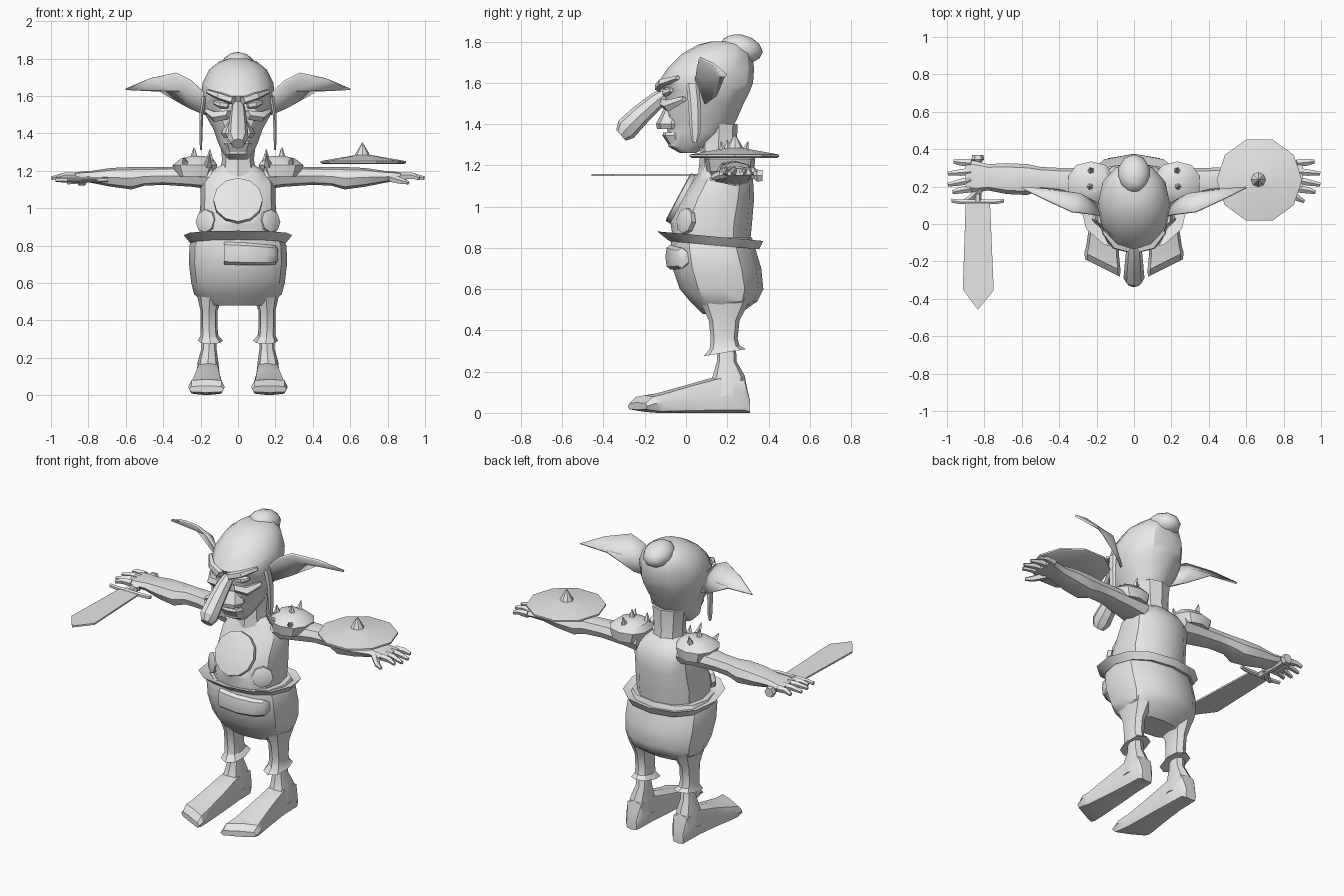
import bpy, bmesh, math
from mathutils import Vector

GREY = bpy.data.materials.new("plain_grey")
GREY.diffuse_color = (0.8, 0.8, 0.8, 1)


def finish(name, bm, mirror=False, solid=0):
    bmesh.ops.recalc_face_normals(bm, faces=bm.faces)
    me = bpy.data.meshes.new(name)
    bm.to_mesh(me)
    bm.free()
    me.materials.append(GREY)
    ob = bpy.data.objects.new(name, me)
    bpy.context.collection.objects.link(ob)
    if solid:
        ob.modifiers.new("thickness", 'SOLIDIFY').thickness = solid
    if mirror:
        ob.modifiers.new("mirror", 'MIRROR').use_clip = False
    return ob


def loft(name, rings, mirror=False):
    bm = bmesh.new()
    vs = [[bm.verts.new(p) for p in r] for r in rings]
    n = len(vs[0])
    for a, b in zip(vs, vs[1:]):
        for i in range(n):
            bm.faces.new((a[i], a[(i + 1) % n], b[(i + 1) % n], b[i]))
    bm.faces.new(vs[0])
    bm.faces.new(vs[-1])
    return finish(name, bm, mirror)


def oval(n, power):
    # rounded outline from -1 to 1, starting at the low end of the second axis
    for i in range(n):
        t = 2 * math.pi * i / n - math.pi / 2
        yield [math.copysign(abs(f) ** power, f) if abs(f) > 1e-6 else 0
               for f in (math.cos(t), math.sin(t))]


def ring_z(z, y0, y1, x0, x1, n=12, power=0.85, tilt=0):
    pts = []
    for c, s in oval(n, power):
        y = (y0 + y1) / 2 + s * (y1 - y0) / 2
        pts.append(((x0 + x1) / 2 + c * (x1 - x0) / 2, y, z + tilt * y))
    return pts


def ring_x(x, y0, y1, z0, z1, n=8, power=0.8):
    return [(x, (y0 + y1) / 2 + c * (y1 - y0) / 2, (z0 + z1) / 2 + s * (z1 - z0) / 2)
            for c, s in oval(n, power)]


def ring_y(y, x0, x1, z0, z1, shear=0, n=8, power=0.5):
    return [((x0 + x1) / 2 + c * (x1 - x0) / 2, y + shear * c * (x1 - x0) / 2,
             (z0 + z1) / 2 + s * (z1 - z0) / 2) for c, s in oval(n, power)]


def column(name, rows, **kw):
    # body volumes, symmetric about x = 0: z, front, back, half width
    return loft(name, [ring_z(z, f, b, -w, w, **kw) for z, f, b, w in rows])


def tube(name, path, n=6, mirror=False):
    # straight-ish tube through (x, y, z, radius) points
    d = (Vector(path[-1][:3]) - Vector(path[0][:3])).normalized()
    up = Vector((1, 0, 0)) if abs(d.x) < 0.8 else Vector((0, 0, 1))
    u = (up - d * up.dot(d)).normalized()
    w = d.cross(u)
    rings = [[Vector(p[:3]) + (u * math.cos(2 * math.pi * i / n) + w * math.sin(2 * math.pi * i / n)) * p[3]
              for i in range(n)] for p in path]
    return loft(name, rings, mirror)


def disc(name, centre, normal, radius, depth, n, mirror=False):
    c, d = Vector(centre), Vector(normal).normalized()
    a, b = c - d * depth, c + d * depth
    return tube(name, [(*a, radius), (*b, radius), (*(b + d * 0.004), radius * 0.88)], n, mirror)


# Torso, trousers and flared belt
column("torso", [(.82, -.06, .31, .2), (.92, -.075, .32, .21), (1.04, -.02, .33, .2),
                 (1.13, .04, .325, .2), (1.19, .075, .29, .16), (1.23, .08, .25, .09)])
column("trousers", [(.85, -.07, .32, .235), (.8, -.075, .335, .26), (.7, -.065, .365, .262),
                    (.6, -.03, .375, .25), (.54, .02, .345, .235), (.48, .08, .26, .16)])
column("belt", [(.825, -.08, .355, .255), (.867, -.14, .375, .29), (.845, -.08, .32, .22)], tilt=-.09)
loft("belt_pouch", [ring_x(x, f, f + .05, z0, z1) for x, f, z0, z1 in
                    [(-.075, -.09, .7, .82), (.05, -.1, .695, .815), (.15, -.075, .695, .805),
                     (.2, -.045, .7, .8), (.215, -.02, .725, .78)]])

# Chest plates
disc("chest_medallion", (0, -.025, 1.04), (0, -.88, .47), .132, .012, 12)
disc("side_medallion", (.17, 0, .93), (.6, -.78, .12), .062, .012, 8, True)

# Legs and feet
loft("trouser_leg", [ring_z(z, f, b, x0, x1, n=8, tilt=t) for z, f, b, x0, x1, t in
                     [(.56, .06, .32, .07, .225, 0), (.45, .11, .26, .11, .2, 0), (.36, .12, .25, .11, .2, 0),
                      (.3, .115, .26, .105, .2, .1), (.26, .085, .29, .08, .215, .17)]], True)
loft("shin", [ring_z(z, f, b, x0, x1, n=8) for z, f, b, x0, x1 in
              [(.08, .08, .3, .095, .225), (.18, .13, .285, .105, .215), (.25, .15, .245, .115, .195),
               (.38, .15, .24, .115, .195)]], True)
loft("foot", [ring_y(*r) for r in
              [(.31, .125, .2, 0, .06), (.285, .105, .215, 0, .17), (.16, .1, .22, 0, .18),
               (.02, .09, .235, 0, .14), (-.14, .08, .255, 0, .095, .3),
               (-.2, .072, .265, .005, .085, .5), (-.235, .075, .262, .015, .05, .5)]], True)

# Arms, hands and fingers
loft("arm", [ring_x(*r) for r in
             [(.14, .11, .3, 1.1, 1.23), (.25, .13, .3, 1.115, 1.225), (.4, .17, .3, 1.125, 1.22),
              (.5, .18, .305, 1.12, 1.22), (.57, .155, .32, 1.1, 1.22), (.68, .16, .325, 1.115, 1.215),
              (.78, .18, .32, 1.135, 1.2), (.84, .17, .335, 1.145, 1.195), (.9, .175, .345, 1.15, 1.185)]], True)
for i, (y, tip, ty) in enumerate([(.325, .965, .335), (.28, .995, .27), (.235, .995, .21), (.19, .97, .17)]):
    tube(f"finger_{i + 1}", [(.87, y, 1.17, .022), (.93, (y + ty) / 2, 1.172, .018),
                             (tip, ty, 1.16, .011)], 5, True)
tube("thumb", [(.82, .19, 1.16, .024), (.87, .14, 1.145, .018), (.91, .12, 1.135, .01)], 5, True)

# Spiked shoulder guards
loft("shoulder_guard", [ring_z(*r, n=10) for r in
                        [(1.17, .1, .33, .13, .33), (1.23, .09, .335, .105, .355),
                         (1.265, .13, .3, .13, .31), (1.28, .18, .25, .18, .25)]], True)
for i, (base, tip) in enumerate([((.15, .18, 1.25), (.15, .17, 1.315)), ((.235, .2, 1.26), (.235, .2, 1.325)),
                                 ((.28, .13, 1.23), (.29, .085, 1.27)), ((.23, .28, 1.25), (.23, .3, 1.315)),
                                 ((.16, .12, 1.23), (.15, .06, 1.29))]):
    tube(f"guard_spike_{i + 1}", [(*base, .024), (*tip, .002)], 5, True)

# Neck and head
column("neck", [(1.17, .06, .27, .1), (1.26, .07, .245, .085), (1.4, .07, .25, .1)], n=8)
column("head", [(1.26, -.03, .05, .05), (1.29, -.085, .1, .08), (1.36, -.09, .21, .11),
                (1.42, -.1, .245, .13), (1.5, -.105, .28, .175), (1.56, -.105, .31, .19),
                (1.6, -.135, .325, .195), (1.67, -.09, .33, .19), (1.74, -.02, .32, .155),
                (1.785, .06, .29, .1), (1.8, .12, .24, .045)], power=.95)
column("upper_lip", [(1.375, -.14, 0, .075), (1.4, -.145, 0, .09), (1.47, -.11, 0, .06)], n=8)
column("lower_lip", [(1.3, -.085, 0, .06), (1.345, -.115, 0, .075), (1.36, -.11, 0, .07)], n=8)
tube("nose", [(0, -.08, 1.555, .032), (0, -.14, 1.515, .042), (0, -.22, 1.445, .05),
              (0, -.29, 1.375, .056), (0, -.315, 1.345, .035)], 8)
tube("brow", [(.025, -.135, 1.575, .022), (.1, -.115, 1.6, .022), (.165, -.04, 1.625, .012)], 5, True)
tube("eye", [(.05, -.1, 1.55, .018), (.09, -.095, 1.555, .022), (.13, -.07, 1.565, .01)], 6, True)
tube("cheek", [(.05, -.11, 1.5, .025), (.12, -.085, 1.49, .03), (.17, -.01, 1.52, .015)], 5, True)

# Hair bun and hanging side locks
bm = bmesh.new()
bmesh.ops.create_icosphere(bm, subdivisions=2, radius=1)
for v in bm.verts:
    v.co = Vector((v.co.x * .088, .268 + v.co.y * .105, 1.765 + v.co.z * .07 - v.co.y * .015))
finish("hair_bun", bm)
loft("side_lock", [ring_z(z, f, b, x0, x1, n=6) for z, f, b, x0, x1 in
                   [(1.6, 0, .06, .165, .195), (1.5, .01, .07, .185, .207),
                    (1.36, .02, .07, .19, .207), (1.31, .03, .055, .193, .203)]], True)

# Cupped pointed ears
bm = bmesh.new()
rim = [bm.verts.new(p) for p in [(.17, .05, 1.61), (.25, .06, 1.685), (.33, .07, 1.725), (.47, .135, 1.695),
                                 (.6, .2, 1.64), (.42, .185, 1.635), (.26, .15, 1.535), (.17, .1, 1.5)]]
hollow = bm.verts.new((.29, .165, 1.63))
for a, b in zip(rim, rim[1:] + rim[:1]):
    bm.faces.new((a, b, hollow))
finish("ear", bm, True, .012)

# Round shield with a spiked boss
tube("shield", [(.67, .235, 1.235, .215), (.67, .235, 1.242, .228), (.67, .235, 1.252, .228),
                (.67, .235, 1.285, .035)], 10)
tube("shield_spike", [(.665, .237, 1.27, .045), (.665, .237, 1.295, .035), (.665, .237, 1.35, .002)], 8)

# Sword held flat
bm = bmesh.new()
outline = [(-.9, .12), (-.915, -.35), (-.835, -.458), (-.75, -.355), (-.77, .12)]
low = [bm.verts.new((x, y, 1.147)) for x, y in outline]
top = [bm.verts.new((x, y, 1.157)) for x, y in outline]
bm.faces.new(low)
bm.faces.new(top)
for i in range(5):
    j = (i + 1) % 5
    bm.faces.new((low[i], low[j], top[j], top[i]))
finish("sword_blade", bm)
tube("sword_guard", [(-.975, .125, 1.152, .012), (-.93, .118, 1.152, .014), (-.74, .118, 1.152, .014),
                     (-.695, .125, 1.152, .012)], 6)
tube("sword_handle", [(-.835, .12, 1.15, .02), (-.835, .33, 1.15, .02), (-.835, .345, 1.15, .034),
                      (-.835, .37, 1.15, .03)], 6)

# Soft shading with crisp edges
bpy.ops.object.select_all(action='SELECT')
bpy.context.view_layer.objects.active = bpy.context.scene.objects["torso"]
bpy.ops.object.shade_smooth_by_angle(angle=math.radians(32))
